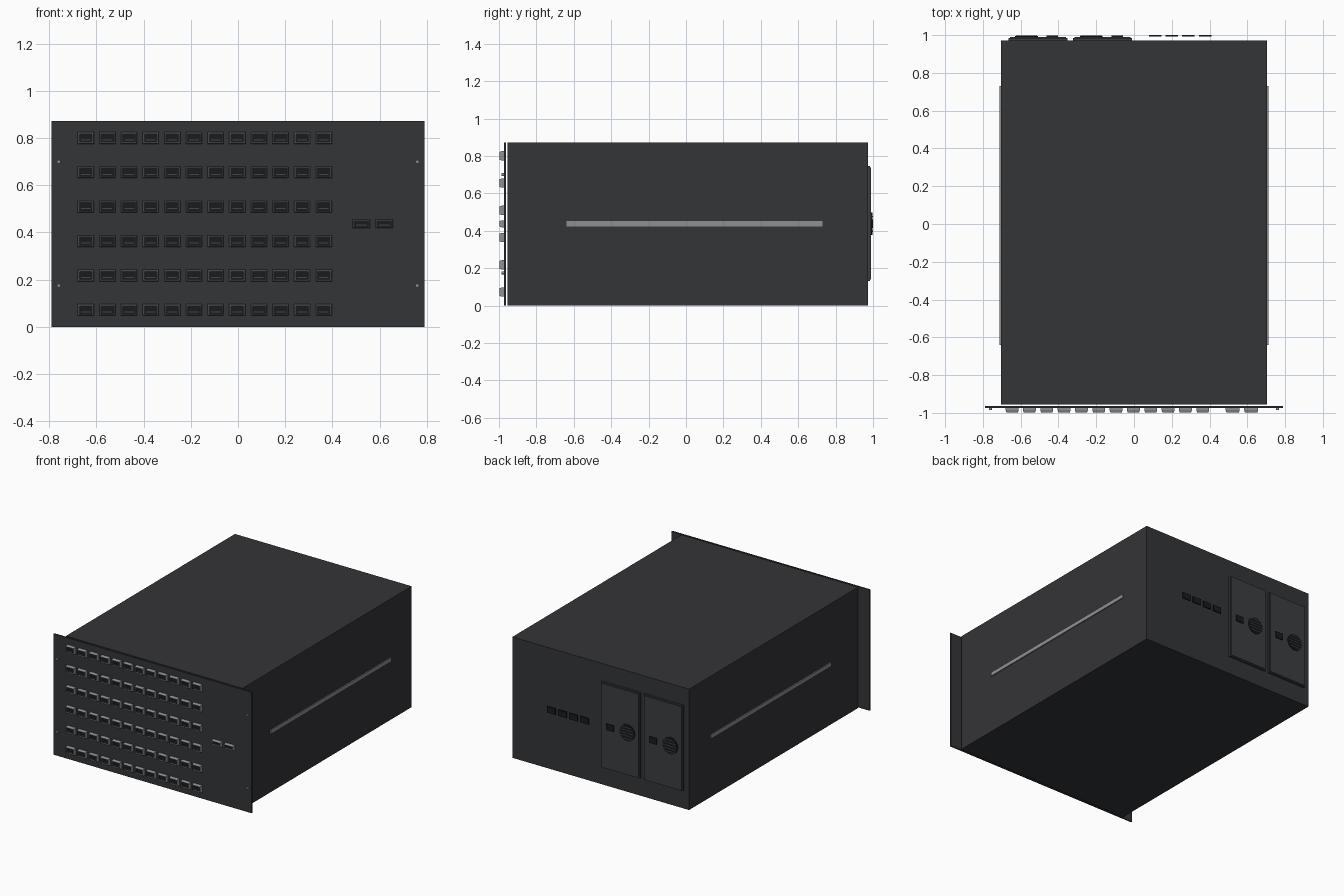
import bpy, bmesh, math
from mathutils import Matrix, Vector

if "Cube" in bpy.data.objects:
    bpy.data.objects.remove(bpy.data.objects["Cube"])


def material(name, r, g, b):
    m = bpy.data.materials.new(name)
    m.diffuse_color = (r, g, b, 1)
    m.use_nodes = True
    m.node_tree.nodes["Principled BSDF"].inputs["Base Color"].default_value = m.diffuse_color
    return m


DARK = material("dark_casing", 0.034, 0.035, 0.039)
PANEL = material("module_grey", 0.045, 0.048, 0.052)
BLACK = material("socket_black", 0.010, 0.011, 0.013)
METAL = material("metal_grey", 0.27, 0.28, 0.29)
SLOT = material("slat_grey", 0.06, 0.062, 0.066)


def finish(name, bm, mat):
    bmesh.ops.recalc_face_normals(bm, faces=bm.faces)
    me = bpy.data.meshes.new(name)
    bm.to_mesh(me)
    bm.free()
    me.materials.append(mat)
    ob = bpy.data.objects.new(name, me)
    bpy.context.collection.objects.link(ob)
    return ob


def add_box(bm, x, y, z):
    c = Vector(((x[0] + x[1]) / 2, (y[0] + y[1]) / 2, (z[0] + z[1]) / 2))
    s = (x[1] - x[0], y[1] - y[0], z[1] - z[0], 1)
    bmesh.ops.create_cube(bm, size=1, matrix=Matrix.Translation(c) @ Matrix.Diagonal(s))


def box(name, x, y, z, mat):
    bm = bmesh.new()
    add_box(bm, x, y, z)
    return finish(name, bm, mat)


def disc(name, x, z, y0, y1, r, mat, n=32):
    bm = bmesh.new()
    m = Matrix.Translation((x, (y0 + y1) / 2, z)) @ Matrix.Rotation(math.pi / 2, 4, 'X')
    bmesh.ops.create_cone(bm, cap_ends=True, segments=n, radius1=r, radius2=r,
                          depth=abs(y1 - y0), matrix=m)
    ob = finish(name, bm, mat)
    bpy.context.view_layer.objects.active = ob
    ob.select_set(True)
    bpy.ops.object.shade_smooth_by_angle()
    ob.select_set(False)
    return ob


def add_frame(bm, x, z, w, h):
    # Hollow rectangular bezel: outer wall, chamfer, lip, inner wall
    rings = []
    for inset, y in ((0, -0.972), (0, -0.986), (0.004, -0.998), (0.007, -0.998), (0.007, -0.972)):
        a, b = w / 2 - inset, h / 2 - inset
        rings.append([bm.verts.new((x + i * a, y, z + k * b))
                      for i, k in ((-1, -1), (1, -1), (1, 1), (-1, 1))])
    for p, q in zip(rings, rings[1:] + rings[:1]):
        for i in range(4):
            j = (i + 1) % 4
            bm.faces.new((p[i], p[j], q[j], q[i]))


# Casing and wider front plate
box("casing", (-0.705, 0.705), (-0.955, 0.972), (0, 0.872), DARK)
box("front_plate", (-0.79, 0.79), (-0.973, -0.963), (0, 0.872), DARK)

# Front ports: 12 x 6 grid plus two wider ones on the right
ports = [(-0.645 + 0.0917 * c, 0.072 + 0.1457 * r, 0.068, 0.049)
         for r in range(6) for c in range(12)]
ports += [(0.522, 0.437, 0.074, 0.037), (0.62, 0.437, 0.074, 0.037)]
frames, insides, tongues = bmesh.new(), bmesh.new(), bmesh.new()
for x, z, w, h in ports:
    add_frame(frames, x, z, w, h)
    a, b = w / 2 - 0.007, h / 2 - 0.007
    add_box(insides, (x - a, x + a), (-0.988, -0.972), (z - b, z + b))
    add_box(tongues, (x - a * 0.75, x + a * 0.75), (-0.993, -0.987),
            (z - b * 0.6, z - b * 0.35))
finish("port_frames", frames, METAL)
finish("port_interiors", insides, BLACK)
finish("port_tongues", tongues, SLOT)

# Rack screws and side rails, mirrored left and right
for s in (-1, 1):
    for z in (0.175, 0.70):
        disc("rack_screw", s * 0.76, z, -0.986, -0.972, 0.008, METAL, 16)
    box("side_rail", sorted((s * 0.70, s * 0.712)), (-0.64, 0.73), (0.423, 0.451), METAL)

# Rear power modules with fan, slats and inlet
for x0 in (-0.665, -0.322):
    x1 = x0 + 0.312
    box("power_module", (x0, x1), (0.97, 0.985), (0.13, 0.747), PANEL)
    box("power_module_face", (x0 + 0.008, x1 - 0.008), (0.98, 0.99), (0.138, 0.739), PANEL)
    fx = x0 + 0.096
    disc("fan_opening", fx, 0.437, 0.985, 0.996, 0.06, BLACK)
    slats = bmesh.new()
    for k in range(-2, 3):
        z = 0.437 + k * 0.02
        half = math.sqrt(0.056 ** 2 - (k * 0.02) ** 2)
        add_box(slats, (fx - half, fx + half), (0.994, 0.999), (z - 0.003, z + 0.003))
    finish("fan_slats", slats, SLOT)
    box("power_inlet", (x0 + 0.203, x0 + 0.263), (0.985, 0.998), (0.415, 0.46), BLACK)

# Rear management sockets
for x in (0.112, 0.2, 0.288, 0.377):
    box("rear_socket", (x - 0.033, x + 0.033), (0.993, 1.0), (0.416, 0.46), BLACK)
